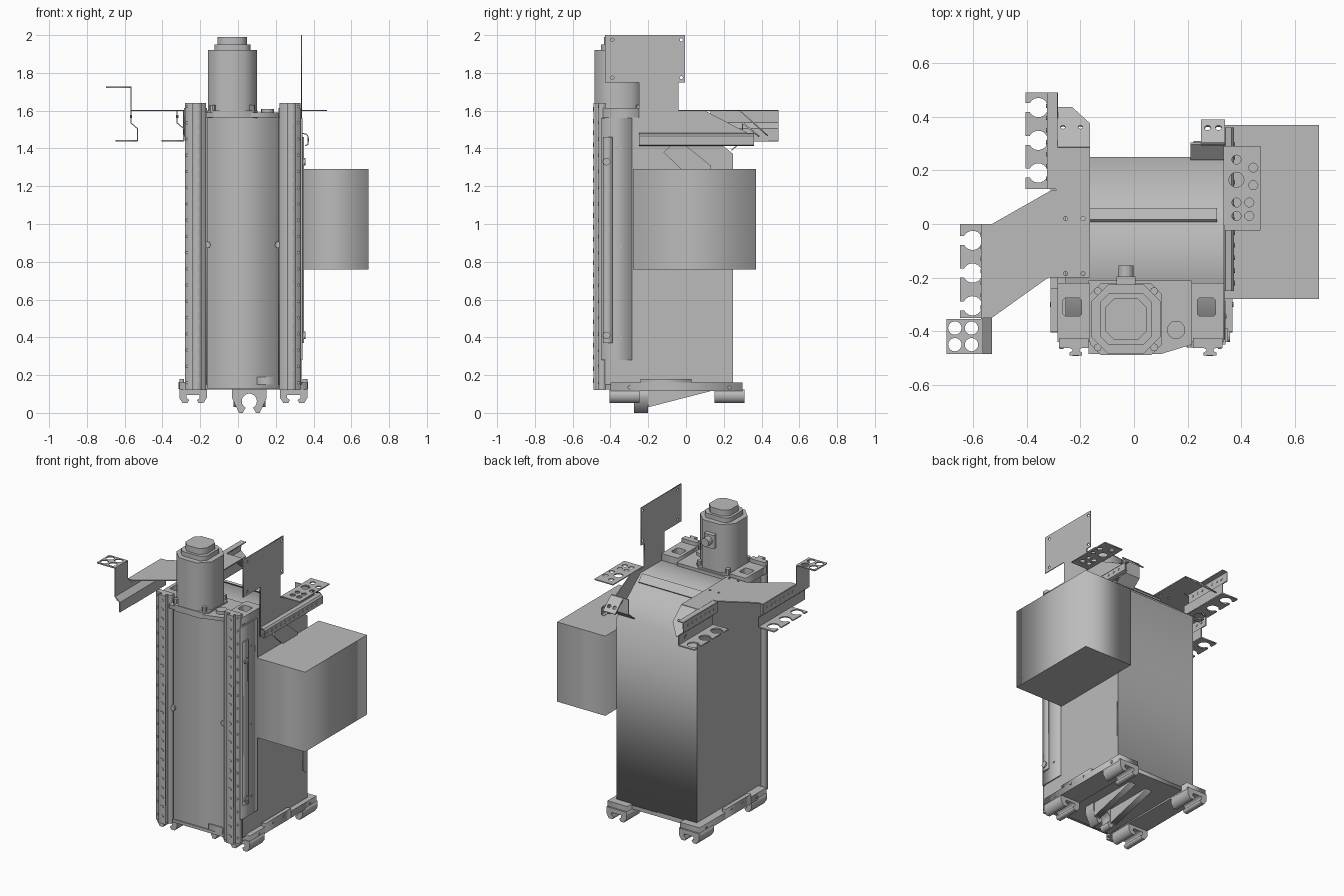
import bpy, bmesh, math
from mathutils import Vector

cube = bpy.data.objects.get("Cube")
if cube:
    bpy.data.objects.remove(cube, do_unlink=True)

grey = bpy.data.materials.new("machine_grey")
grey.use_nodes = True
grey.diffuse_color = (0.5, 0.5, 0.5, 1)
grey.node_tree.nodes["Principled BSDF"].inputs["Base Color"].default_value = (0.5, 0.5, 0.5, 1)

MAP = {"x": lambda u, v, w: (w, u, v), "y": lambda u, v, w: (u, w, v), "z": lambda u, v, w: (u, v, w)}


def add_mesh(name, bm):
    bmesh.ops.remove_doubles(bm, verts=bm.verts, dist=1e-5)
    bmesh.ops.recalc_face_normals(bm, faces=bm.faces)
    me = bpy.data.meshes.new(name)
    bm.to_mesh(me)
    bm.free()
    me.materials.append(grey)
    ob = bpy.data.objects.new(name, me)
    bpy.context.collection.objects.link(ob)
    return ob


def box(name, x0, x1, y0, y1, z0, z1):
    return prism(name, [(x0, y0), (x1, y0), (x1, y1), (x0, y1)], "z", z0, z1)


def circle(u, v, r, n=16):
    return [(u + r * math.cos(i * math.tau / n), v + r * math.sin(i * math.tau / n)) for i in range(n)]


def rect(u0, u1, v0, v1):
    return [(u0, v0), (u1, v0), (u1, v1), (u0, v1)]


def prism(name, outline, axis, a, b, holes=()):
    """Extrude a flat outline, with optional holes, along an axis from a to b."""
    cu = bpy.data.curves.new(name, "CURVE")
    cu.dimensions, cu.fill_mode, cu.extrude = "2D", "BOTH", abs(b - a) / 2
    for loop in [outline, *holes]:
        sp = cu.splines.new("POLY")
        sp.points.add(len(loop) - 1)
        for p, (u, v) in zip(sp.points, loop):
            p.co = (u, v, 0, 1)
        sp.use_cyclic_u = True
    tmp = bpy.data.objects.new(name, cu)
    me = bpy.data.meshes.new_from_object(tmp)
    bm = bmesh.new()
    bm.from_mesh(me)
    bpy.data.objects.remove(tmp)
    bpy.data.curves.remove(cu)
    bpy.data.meshes.remove(me)
    for v in bm.verts:
        v.co = MAP[axis](v.co.x, v.co.y, v.co.z + (a + b) / 2)
    return add_mesh(name, bm)


def sheet(name, path, axis, a, b, t=0.006):
    """Folded sheet metal following a path, extruded along an axis."""
    bm = bmesh.new()
    rows = [[bm.verts.new(MAP[axis](u, v, w)) for w in (a, b)] for u, v in path]
    for p, q in zip(rows, rows[1:]):
        bm.faces.new((p[0], p[1], q[1], q[0]))
    ob = add_mesh(name, bm)
    mod = ob.modifiers.new("thickness", "SOLIDIFY")
    mod.thickness, mod.offset = t, 0
    return ob


def studs(name, spots, axis, w0, w1, r, n=8):
    """Many small cylinders joined in one object."""
    bm = bmesh.new()
    for u, v in spots:
        rings = [[bm.verts.new(MAP[axis](p, q, w)) for p, q in circle(u, v, r, n)] for w in (w0, w1)]
        bm.faces.new(rings[0])
        bm.faces.new(rings[1])
        for i in range(n):
            j = (i + 1) % n
            bm.faces.new((rings[0][i], rings[0][j], rings[1][j], rings[1][i]))
    return add_mesh(name, bm)


def hook_plate(name, x0, x1, y0, y1, z, cx, centres, r=0.036):
    """Flat plate with round notches opening towards -x."""
    pts = [(x0, y0), (x1, y0), (x1, y1), (x0, y1)]
    neck = math.radians(28)
    for c in sorted(centres, reverse=True):
        pts.append((x0, c + r * math.sin(neck)))
        for i in range(17):
            a = math.pi - neck - i * (math.tau - 2 * neck) / 16
            pts.append((cx + r * math.cos(a), c + r * math.sin(a)))
        pts.append((x0, c - r * math.sin(neck)))
    return prism(name, pts, "z", z - 0.004, z + 0.004)


def octagon(cx, cy, r, cut):
    k = r - cut
    return [(cx + a, cy + b) for a, b in
            [(-k, -r), (k, -r), (r, -k), (r, k), (k, r), (-k, r), (-r, k), (-r, -k)]]


# Housing with sloped rear roof
prism("housing", [(-0.43, 0.15), (0.25, 0.15), (0.25, 1.37), (0.0, 1.57), (-0.43, 1.57)], "x", -0.255, 0.335)
sheet("roof_seam", [(0.055, 1.535), (0.012, 1.575)], "x", -0.165, 0.31, 0.012)
box("front_cover", -0.165, 0.215, -0.445, -0.43, 0.14, 1.565)
box("front_lower_lip", -0.165, 0.215, -0.452, -0.44, 0.13, 0.15)
box("front_latch", 0.1, 0.2, -0.452, -0.44, 0.15, 0.19)
box("side_box", 0.335, 0.69, -0.28, 0.37, 0.76, 1.29)

# Linear rails with bolts, and top blocks
for side, cx in (("right", -0.225), ("left", 0.275)):
    box(side + "_column", cx - 0.055, cx + 0.055, -0.462, -0.425, 0.12, 1.64)
    rail = [(0.027, -0.46), (0.013, -0.468), (0.013, -0.474), (0.024, -0.48), (0.024, -0.49)]
    prism(side + "_rail", [(cx + 0.008 + u, v) for u, v in rail]
          + [(cx + 0.008 - u, v) for u, v in reversed(rail)], "z", 0.12, 1.64)
    studs(side + "_rail_bolts", [(cx + 0.008, 0.17 + i * 0.0625) for i in range(24)], "y", -0.493, -0.485, 0.012)
    studs(side + "_edge_bolts", [(cx + 0.045 * (1 if cx > 0 else -1), 0.16 + i * 0.086) for i in range(18)],
          "y", -0.466, -0.46, 0.007)
    prism(side + "_top_block", rect(cx - 0.06, cx + 0.06, -0.44, -0.22), "z", 1.565, 1.615,
          [octagon(cx - 0.005, -0.31, 0.034, 0.008)])
    studs(side + "_cover_pin", [(cx + (0.062 if cx < 0 else -0.062), 0.89)], "y", -0.46, -0.44, 0.018)

# Side strip on the +x flank
box("side_strip", 0.33, 0.342, -0.45, -0.285, 0.28, 1.56)
box("side_slot_cover", 0.34, 0.35, -0.44, -0.39, 0.37, 1.46)
studs("side_slot_bolts", [(-0.42, 0.41), (-0.42, 1.33)], "x", 0.345, 0.358, 0.02, 12)
studs("side_screws", [(-0.345, z) for z in (0.4, 0.88, 1.4)], "x", 0.34, 0.345, 0.007)
prism("rear_access_plate", octagon(0, 0, 1, 0.3)and [(0.2, 0.36), (0.245, 0.32), (0.245, 0.56), (0.2, 0.53)],
      "x", 0.333, 0.339)

# Motor on top
MX, MY = -0.03, -0.355
prism("motor_flange", octagon(MX, MY, 0.134, 0.04), "z", 1.56, 1.6)
prism("motor_body", octagon(MX, MY, 0.13, 0.065), "z", 1.6, 1.92)
studs("motor_tie_bolts", [(MX + a * 0.105, MY + b * 0.105) for a in (-1, 1) for b in (-1, 1)], "z", 1.59, 1.63, 0.015)
prism("motor_neck", octagon(MX, MY, 0.095, 0.03), "z", 1.92, 1.95)
prism("motor_cap", octagon(MX, MY, 0.078, 0.035), "z", 1.95, 1.99)
box("connector_base", MX - 0.035, MX + 0.035, -0.23, -0.195, 1.76, 1.85)
studs("connector_plug", [(MX, 1.81)], "y", -0.2, -0.155, 0.028, 16)
prism("motor_mount", [(-0.17, -0.485), (0.1, -0.485), (0.215, -0.45), (0.215, -0.21), (-0.17, -0.21)],
      "z", 1.565, 1.59)
studs("filler_knob", [(0.157, -0.395)], "z", 1.585, 1.61, 0.034, 16)

# Right-hand cable bracket on the -x side
prism("bracket_plate", [(-0.165, -0.2), (-0.32, -0.2), (-0.53, -0.35), (-0.567, -0.35), (-0.567, 0.0),
                        (-0.53, 0.0), (-0.31, 0.125), (-0.29, 0.125), (-0.29, 0.285), (-0.165, 0.285)],
      "z", 1.597, 1.604, [circle(x, y, 0.008, 8) for x in (-0.255, -0.19) for y in (-0.185, 0.02)])
tab = prism("bracket_tail", [(-0.29, 0), (-0.165, 0), (-0.165, 0.12), (-0.23, 0.2), (-0.29, 0.2)], "z", -0.003, 0.003,
            [circle(x, 0.1, 0.009, 8) for x in (-0.265, -0.2)])
tab.location, tab.rotation_euler.x = (0, 0.285, 1.6), math.radians(-42)
for name, x, y0, y1, first in (("outer", -0.567, -0.35, 0.0, -0.305), ("inner", -0.322, 0.13, 0.49, 0.19)):
    sheet(name + "_hanger", [(x, 1.6), (x, 1.535), (x + 0.035, 1.505), (x + 0.035, 1.44)], "y", y0, y1)
    hook_plate(name + "_hooks", x - 0.082, x + 0.035, y0, y1, 1.44, x - 0.035, [first + i * 0.122 for i in range(3)])
    studs(name + "_hanger_rivets", [(y0 + 0.04 + i * 0.045, 1.57) for i in range(7)], "x", x - 0.006, x + 0.006, 0.008)
sheet("inner_hanger_top", [(-0.322, 1.6), (-0.285, 1.6)], "y", 0.13, 0.49)
sheet("outer_riser", [(-0.567, 1.725), (-0.567, 1.535), (-0.532, 1.505), (-0.532, 1.44)], "y", -0.485, -0.35)
prism("outer_top_plate", rect(-0.7, -0.564, -0.485, -0.355), "z", 1.721, 1.728,
      [circle(x, y, 0.025) for x in (-0.668, -0.606) for y in (-0.388, -0.45)])

# Left-hand bracket on the +x side
prism("sign_plate", [(-0.43, 1.75), (-0.25, 1.75), (-0.25, 1.42), (0.0, 1.42), (0.33, 1.42), (0.33, 1.48),
                     (0.1, 1.6), (-0.04, 1.6), (-0.04, 1.75), (-0.005, 1.75), (-0.005, 2.0), (-0.43, 2.0)],
      "x", 0.334, 0.34, [circle(y, z, 0.009, 8) for y in (-0.39, -0.025) for z in (1.775, 1.975)])
sheet("side_channel", [(0.34, 1.48), (0.362, 1.475), (0.37, 1.465), (0.37, 1.42), (0.355, 1.415)], "y", -0.25, 0.36)
studs("channel_rivets", [(-0.22 + i * 0.047, 1.445) for i in range(12)], "x", 0.37, 0.376, 0.009)
prism("side_arm", [(-0.12, 1.38), (-0.08, 1.415), (0.0, 1.415), (0.13, 1.31), (0.13, 1.285), (-0.02, 1.285)],
      "x", 0.336, 0.346)
prism("socket_plate", rect(0.334, 0.472, -0.025, 0.29), "z", 1.597, 1.604,
      [circle(0.382, 0.165, 0.028)] + [circle(x, y, 0.017, 12) for x, y in
       ((0.382, 0.24), (0.445, 0.21), (0.445, 0.145), (0.382, 0.08), (0.43, 0.08), (0.382, 0.03), (0.43, 0.03))])
clip = prism("rear_clip", rect(0.25, 0.34, 0, 0.12), "z", -0.004, 0.004, [circle(x, 0.08, 0.012, 10) for x in (0.275, 0.315)])
clip.location, clip.rotation_euler.x = (0, 0.295, 1.54), math.radians(-40)
sheet("rear_clip_arm", [(0.24, 1.39), (0.3, 1.44), (0.3, 1.54)], "x", 0.21, 0.34)

# Base beams, cross plate and clamp feet
box("base_plate", -0.25, 0.33, -0.43, 0.25, 0.125, 0.155)
foot = [(-0.073, 0.125), (-0.073, 0.08), (-0.055, 0.052), (-0.03, 0.052), (-0.02, 0.068), (-0.035, 0.078), (-0.035, 0.095)]
for side, cx in (("right", -0.238), ("left", 0.295)):
    box(side + "_beam", cx - 0.073, cx + 0.073, -0.4, 0.3, 0.115, 0.16)
    outer = cx + (0.06 if cx > 0 else -0.06)
    box(side + "_beam_pad", outer - 0.013, outer + 0.013, -0.24, 0.03, 0.115, 0.18)
    studs(side + "_beam_bolts", [(-0.155, 0.155), (-0.04, 0.155), (-0.3, 0.135), (0.23, 0.135)], "x",
          outer - 0.016, outer + 0.016, 0.009)
    for end, y in (("front", -0.405), ("rear", 0.15)):
        prism(f"{side}_{end}_foot", [(cx + u, v) for u, v in foot] + [(cx - u, v) for u, v in reversed(foot)],
              "y", y, y + 0.16)

# Central hook and sloped chute underneath
CX = 0.06
arc = [(CX + 0.04 * math.cos(a), 0.062 + 0.04 * math.sin(a))
       for a in [math.radians(-60 + i * 20) for i in range(16)]]
prism("central_hook", [(CX + 0.035, 0), (CX + 0.055, 0), (CX + 0.092, 0.08), (CX + 0.092, 0.13), (CX - 0.092, 0.13),
                       (CX - 0.092, 0.08), (CX - 0.055, 0), (CX - 0.035, 0)] + arc[::-1], "y", -0.275, -0.2)
for s in (-1, 1):
    prism("chute_wall", [(-0.2, 0.13), (-0.2, 0.03), (0.13, 0.115), (0.13, 0.13)], "x", CX + s * 0.042, CX + s * 0.085)
